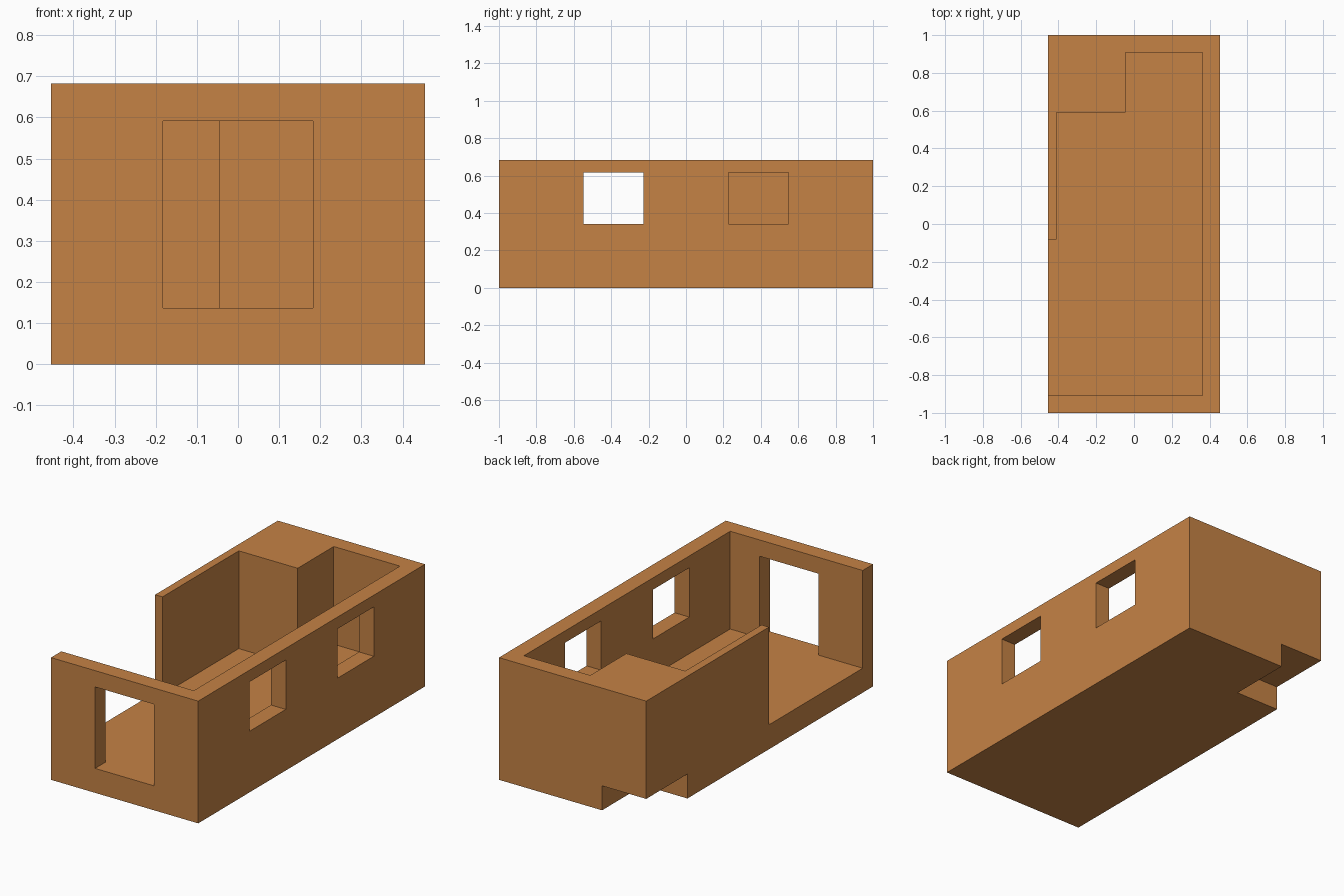
import bpy
import bmesh

default = bpy.data.objects.get("Cube")
if default:
    bpy.data.objects.remove(default, do_unlink=True)

# Main dimensions
HX, HY, TOP = 0.4545, 1.0, 0.682
FLOOR = 0.1364           # top of the floor slab
WALL, THIN = 0.0909, 0.0455

clay = bpy.data.materials.new("warm brown")
clay.use_nodes = True
COLOUR = (0.56, 0.225, 0.06, 1)
clay.diffuse_color = COLOUR
clay.node_tree.nodes["Principled BSDF"].inputs["Base Color"].default_value = COLOUR


def prism(name, outline, z0, z1):
    """Extrude a plan outline from z0 to z1."""
    bm = bmesh.new()
    face = bm.faces.new([bm.verts.new((x, y, z0)) for x, y in outline])
    ext = bmesh.ops.extrude_face_region(bm, geom=[face])
    verts = [v for v in ext["geom"] if isinstance(v, bmesh.types.BMVert)]
    bmesh.ops.translate(bm, verts=verts, vec=(0, 0, z1 - z0))
    bmesh.ops.recalc_face_normals(bm, faces=bm.faces)
    mesh = bpy.data.meshes.new(name)
    bm.to_mesh(mesh)
    bm.free()
    mesh.materials.append(clay)
    obj = bpy.data.objects.new(name, mesh)
    bpy.context.collection.objects.link(obj)
    return obj


def box(name, x0, x1, y0, y1, z0, z1):
    return prism(name, [(x0, y0), (x1, y0), (x1, y1), (x0, y1)], z0, z1)


def carve(target, cutter):
    """Subtract the cutter, then remove it."""
    mod = target.modifiers.new(cutter.name, "BOOLEAN")
    mod.operation = "DIFFERENCE"
    mod.solver = "EXACT"
    mod.object = cutter
    bpy.context.view_layer.objects.active = target
    bpy.ops.object.modifier_apply(modifier=mod.name)
    bpy.data.objects.remove(cutter, do_unlink=True)


# Solid block that becomes the floor and walls
shell = box("room_shell", -HX, HX, -HY, HY, 0, TOP)

# Open-topped room with a side opening and a corner closet left standing
ix, iy = HX - WALL, HY - WALL
closet_x, closet_y, opening_y = -THIN, 0.591, -0.082
room = [(ix, -iy), (ix, iy), (closet_x, iy), (closet_x, closet_y),
        (THIN - HX, closet_y), (THIN - HX, opening_y),
        (-HX - 0.1, opening_y), (-HX - 0.1, -iy)]
carve(shell, prism("room_space", room, FLOOR, TOP + 0.1))

# Front doorway
carve(shell, box("doorway", -0.182, 0.182, -HY - 0.1, -iy + 0.05, FLOOR, 0.591))

# Two windows in the left wall
for y0, y1 in ((-0.548, -0.228), (0.228, 0.548)):
    carve(shell, box("window", ix - 0.05, HX + 0.1, y0, y1, 0.341, 0.616))

# Hollow closet, open below through a notch in the floor slab
carve(shell, box("notch", -HX - 0.1, -0.182, closet_y + THIN, HY + 0.1, -0.1, FLOOR))
carve(shell, box("closet_space", THIN - HX, closet_x - THIN,
                 closet_y + THIN, iy, FLOOR, TOP - THIN))
